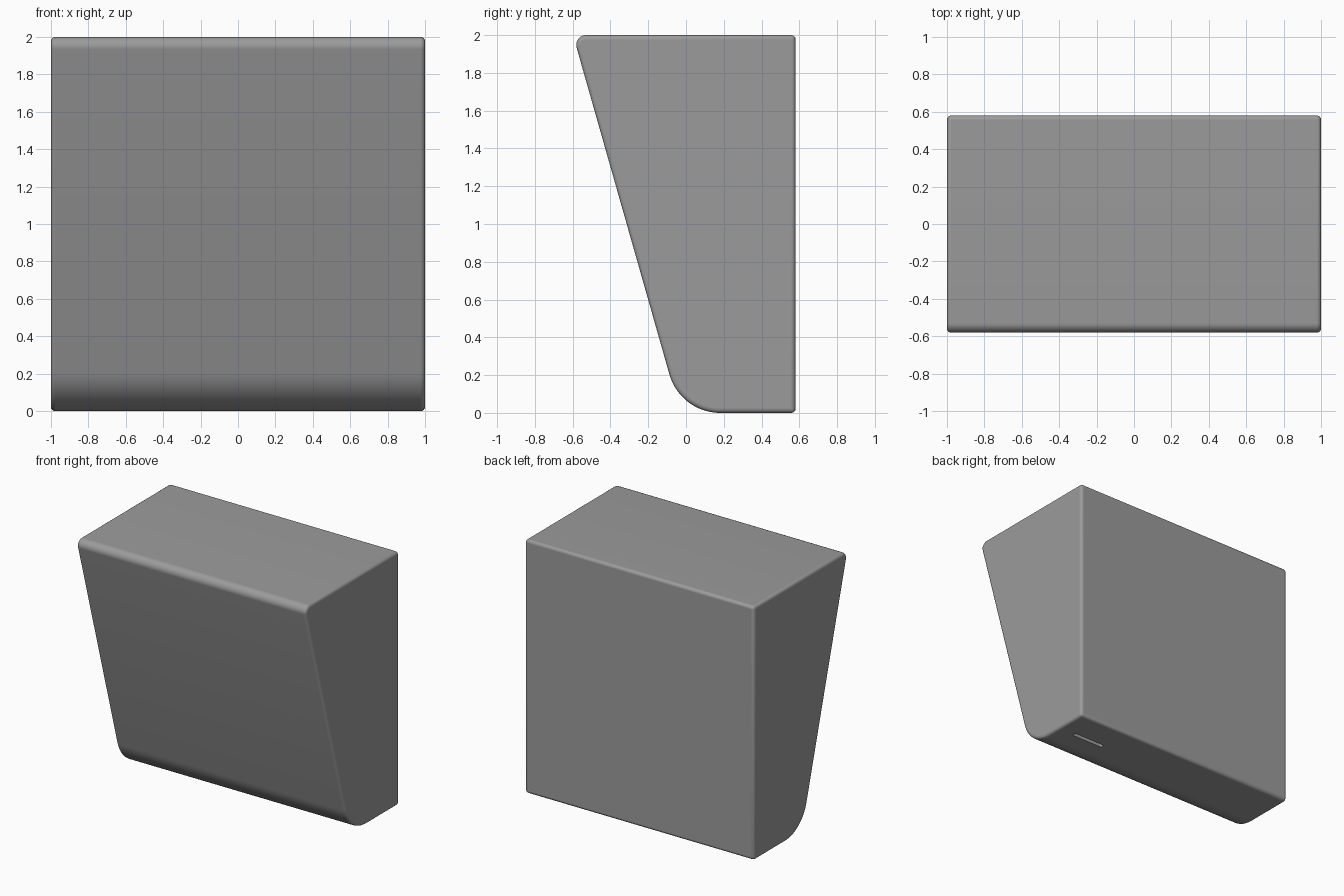
import bpy, bmesh, math
from mathutils import Vector

if "Cube" in bpy.data.objects:
    bpy.data.objects.remove(bpy.data.objects["Cube"])


def fillet(prev, corner, nxt, r, n):
    """Points of a rounded corner of radius r."""
    c = Vector(corner)
    a, b = (Vector(prev) - c).normalized(), (Vector(nxt) - c).normalized()
    half = a.angle(b) / 2
    centre = c + (a + b).normalized() * (r / math.sin(half))
    t = r / math.tan(half)
    start = (c + a * t - centre).normalized()
    end = (c + b * t - centre).normalized()
    return [centre + start.slerp(end, i / n) * r for i in range(n + 1)]


def extrude(name, points, direction):
    """Solid made by extruding a planar outline."""
    bm = bmesh.new()
    base = [bm.verts.new(p) for p in points]
    top = [bm.verts.new(Vector(p) + Vector(direction)) for p in points]
    bm.faces.new(base)
    bm.faces.new(top)
    for i in range(len(base)):
        bm.faces.new((base[i - 1], base[i], top[i], top[i - 1]))
    bmesh.ops.recalc_face_normals(bm, faces=bm.faces)
    mesh = bpy.data.meshes.new(name)
    bm.to_mesh(mesh)
    bm.free()
    obj = bpy.data.objects.new(name, mesh)
    bpy.context.collection.objects.link(obj)
    return obj


# Wedge body: side profile with rounded front corners
corners = [(-1, 0.58, 0), (-1, 0.58, 2), (-1, -0.598, 2), (-1, -0.03, 0)]
profile = [Vector(corners[0]), Vector(corners[1])]
profile += fillet(corners[1], corners[2], corners[3], 0.052, 10)
profile += fillet(corners[2], corners[3], corners[0], 0.28, 20)
body = extrude("wedge_body", profile, (2, 0, 0))
grey = bpy.data.materials.new("dark_grey")
grey.diffuse_color = (0.33, 0.33, 0.33, 1)
grey.use_nodes = True
grey.node_tree.nodes["Principled BSDF"].inputs["Base Color"].default_value = grey.diffuse_color
body.data.materials.append(grey)

# Port slot cutter: thin rounded slot in the underside
h, r, cx, cy = 0.125, 0.016, 0.72, 0.325
outline = []
for side in (1, -1):
    for i in range(9):
        a = math.pi * (i / 8 - 0.5) + (0 if side == 1 else math.pi)
        outline.append((cx + side * h + r * math.cos(a), cy + r * math.sin(a), -0.05))
cutter = extrude("port_slot_cutter", outline, (0, 0, 0.09))
cutter.data.materials.append(grey)
cutter.hide_render = True
cutter.hide_set(True)

# Softened outer edges, then the slot
bevel = body.modifiers.new("soft_edges", 'BEVEL')
bevel.width = 0.022
bevel.segments = 4
bevel.limit_method = 'ANGLE'
bevel.angle_limit = math.radians(50)
slot = body.modifiers.new("port_slot", 'BOOLEAN')
slot.operation = 'DIFFERENCE'
slot.solver = 'EXACT'
slot.object = cutter

bpy.context.view_layer.objects.active = body
body.select_set(True)
bpy.ops.object.shade_smooth_by_angle(angle=math.radians(35))
